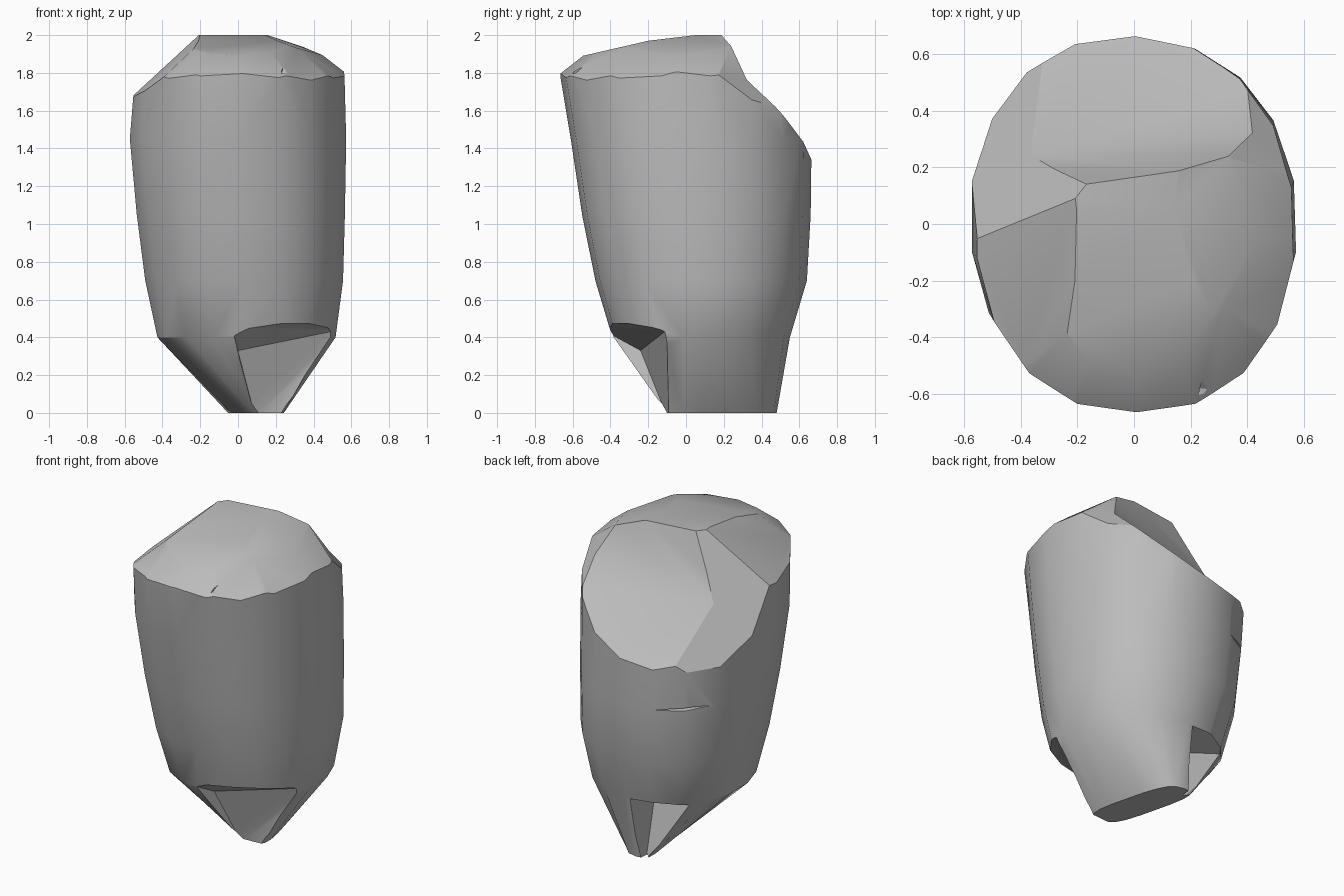
import bpy, bmesh, math

cube = bpy.data.objects.get("Cube")
if cube:
    bpy.data.objects.remove(cube)

stone = bpy.data.materials.new("stone_grey")
stone.use_nodes = True
stone.diffuse_color = (0.5, 0.5, 0.5, 1)
stone.node_tree.nodes["Principled BSDF"].inputs["Base Color"].default_value = (0.5, 0.5, 0.5, 1)


def make_object(name, bm):
    bmesh.ops.recalc_face_normals(bm, faces=bm.faces)
    mesh = bpy.data.meshes.new(name)
    bm.to_mesh(mesh)
    bm.free()
    mesh.materials.append(stone)
    obj = bpy.data.objects.new(name, mesh)
    bpy.context.collection.objects.link(obj)
    return obj


def slice_off(bm, point, normal):
    """Remove everything beyond a plane and close the cut."""
    geom = bm.verts[:] + bm.edges[:] + bm.faces[:]
    cut = bmesh.ops.bisect_plane(bm, geom=geom, plane_co=point, plane_no=normal, clear_outer=True)
    rim = [e for e in cut["geom_cut"] if isinstance(e, bmesh.types.BMEdge)]
    if rim:
        bmesh.ops.contextual_create(bm, geom=rim)


def chip(target, points):
    """Carve the convex hull of the points out of the target."""
    bm = bmesh.new()
    for p in points:
        bm.verts.new(p)
    bmesh.ops.convex_hull(bm, input=bm.verts[:])
    cutter = make_object("chip_cutter", bm)
    cutter.hide_render = True
    mod = target.modifiers.new("chip", "BOOLEAN")
    mod.operation, mod.solver, mod.object = "DIFFERENCE", "EXACT", cutter
    bpy.context.view_layer.objects.active = target
    bpy.ops.object.modifier_apply(modifier=mod.name)
    bpy.data.objects.remove(cutter)


def outline(angle, power):
    """Rounded-box outline, pinched at the back left and fuller at the other corners."""
    c, s = math.cos(angle), math.sin(angle)
    swell = abs(math.sin(2 * angle)) * (-0.02 if c > 0 and s > 0 else 0.02)
    return [math.copysign(abs(v) ** power, v) * (1 + swell) for v in (c, s)]


# Body: stacked rings as (z, x min, x max, y min, y max, power, slant)
RINGS = [
    (0.0, -0.01, 0.20, -0.11, 0.48, 0.6, -0.25),
    (0.40, -0.43, 0.52, -0.39, 0.55, 0.93, 0),
    (0.70, -0.495, 0.56, -0.48, 0.64, 0.93, 0),
    (1.05, -0.54, 0.57, -0.55, 0.66, 0.93, 0),
    (1.45, -0.577, 0.577, -0.61, 0.665, 0.93, 0),
    (1.78, -0.55, 0.568, -0.665, 0.665, 0.93, 0),
    (2.10, -0.55, 0.56, -0.67, 0.665, 0.93, 0),
]
SIDES = 18
bm = bmesh.new()
loops = []
for z, x0, x1, y0, y1, power, slant in RINGS:
    loop = []
    for i in range(SIDES):
        u, v = outline(math.tau * (i + 0.5) / SIDES, power)
        dy = (y1 - y0) / 2 * v
        loop.append(bm.verts.new(((x0 + x1) / 2 + (x1 - x0) / 2 * u + slant * dy,
                                  (y0 + y1) / 2 + dy, z)))
    loops.append(loop)
for low, high in zip(loops, loops[1:]):
    for i in range(SIDES):
        j = (i + 1) % SIDES
        bm.faces.new((low[i], low[j], high[j], high[i]))
bm.faces.new(loops[0][::-1])
bm.faces.new(loops[-1])

# Broken crown: sloping top facets, then a chamfer round the front and left rim
slice_off(bm, (0, 0.2, 2.0), (0, 0, 1))
slice_off(bm, (0, 0.05, 2.0), (0, -0.12, 1))
slice_off(bm, (0, -0.2, 1.97), (0, -0.23, 1))
slice_off(bm, (0.14, 0, 2.0), (0.34, -0.03, 1))
slice_off(bm, (-0.22, 0, 1.98), (-0.88, -0.1, 1))
for degrees in range(-130, 40, 28):
    a = math.radians(degrees)
    slice_off(bm, (0.56 * math.cos(a), 0.66 * math.sin(a), 1.79),
              (0.8 * math.cos(a), 0.8 * math.sin(a), 1))

# Steep breaks at the back left and back right corners
slice_off(bm, (0.4, 0.4, 1.7), (1.06, 1.06, 1))
slice_off(bm, (-0.16, 0.18, 1.97), (-1.35, 1.05, 1))
body = make_object("stone_body", bm)

# Back break: a long tilted slope under a short steep wall
chip(body, [(-0.8, 0.2, 1.55), (0.8, 0.36, 1.83), (-0.8, -0.05, 2.3), (0.8, 0.18, 2.3),
            (-0.8, 1, 0.82), (0.8, 1, 1.25), (-0.8, 1, 2.3), (0.8, 1, 2.3)])
# Front foot chip
chip(body, [(0, -0.24, 0.33), (0.54, -0.1, 0.44), (0.24, -0.09, -0.02), (0.09, -0.1, -0.02),
            (-0.03, -0.46, 0.45), (0.6, -0.5, 0.57), (0.09, -0.6, -0.1), (0.6, -0.6, -0.1)])
# Back foot chip
chip(body, [(0.01, 0.3, 0.33), (-0.02, 0.43, -0.02), (0.02, 0.8, 0.46), (-0.38, 0.43, 0.4),
            (-0.5, 0.8, 0.4), (-0.1, 0.8, -0.1), (0.0, 0.8, -0.1)])
# Thin nick in the back wall
chip(body, [(-0.2, 0.63, 1.05), (-0.56, 0.35, 1.07), (-0.36, 0.46, 1.06),
            (-0.45, 0.65, 1.03), (-0.45, 0.65, 1.1)])
# Nick in the front rim
chip(body, [(0.23, -0.7, 1.78), (0.23, -0.58, 1.8), (0.28, -0.44, 1.93),
            (0.42, -0.6, 1.8), (0.4, -0.6, 2.0), (0.25, -0.7, 2.0)])

bpy.ops.object.select_all(action="DESELECT")
body.select_set(True)
bpy.context.view_layer.objects.active = body
bpy.ops.object.shade_smooth_by_angle(angle=math.radians(28))
